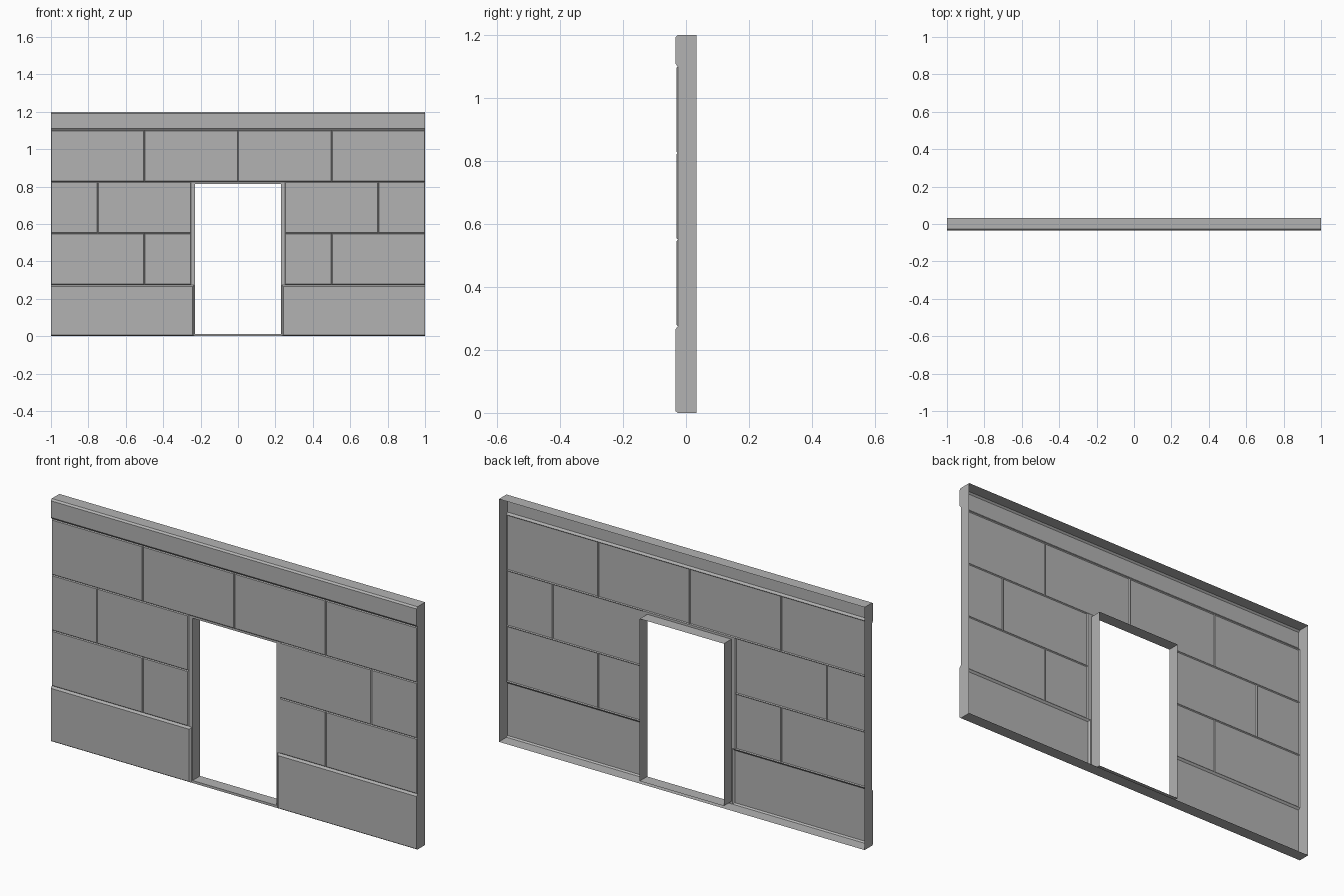
import bpy

cube = bpy.data.objects.get("Cube")
if cube:
    bpy.data.objects.remove(cube, do_unlink=True)

# One stone colour
stone = bpy.data.materials.new("stone grey")
stone.use_nodes = True
stone.diffuse_color = (0.45, 0.45, 0.45, 1)
stone.node_tree.nodes["Principled BSDF"].inputs["Base Color"].default_value = stone.diffuse_color

BACK, JOINT, BRICK, PROUD = 0.033, -0.026, -0.03, -0.034
TOP, ROW = 1.2, 0.275
DOOR, SILL, LINTEL, REVEAL = 0.23, 0.012, 0.814, 0.25


def add(name, verts, faces):
    mesh = bpy.data.meshes.new(name)
    mesh.from_pydata(verts, [], faces)
    mesh.materials.append(stone)
    obj = bpy.data.objects.new(name, mesh)
    bpy.context.collection.objects.link(obj)
    return obj


def rect(x0, x1, z0, z1, y):
    return [(x0, y, z0), (x1, y, z0), (x1, y, z1), (x0, y, z1)]


def sides(flip=False):
    quads = [(i, (i + 1) % 4, (i + 1) % 4 + 4, i + 4) for i in range(4)]
    return [q[::-1] for q in quads] if flip else quads


def block(name, x0, x1, z0, z1, y, left, right, low, high):
    """Raised stone face, open behind, with its own chamfer on each side."""
    verts = rect(x0, x1, z0, z1, JOINT) + rect(x0 + left, x1 - right, z0 + low, z1 - high, y)
    return add(name, verts, sides() + [(4, 5, 6, 7)])


def tunnel(name, x0, x1, z0, z1, flip):
    """Four edge faces running from the joint plane to the open back."""
    return add(name, rect(x0, x1, z0, z1, BACK) + rect(x0, x1, z0, z1, JOINT), sides(flip))


# Cap course along the top
block("cap_course", -1, 1, 4 * ROW, TOP, PROUD, 0, 0, 0.01, 0.008)

# Top course over the doorway
b = 0.004
for i in range(4):
    x = -1 + i / 2
    block("upper_brick", x, x + 0.5, 3 * ROW, 4 * ROW, BRICK, b, b, b, b)

# Courses beside the doorway, mirrored
for side, s in (("right", -1), ("left", 1)):
    for row, split in ((2, 0.75), (1, 0.5)):
        for a, c in ((REVEAL, split), (split, 1)):
            x0, x1 = sorted((a * s, c * s))
            block(side + "_brick", x0, x1, row * ROW, (row + 1) * ROW, BRICK, b, b, b, b)
    # Projecting base, chamfered toward the doorway
    x0, x1 = sorted((0.235 * s, s))
    block(side + "_base", x0, x1, 0, ROW, PROUD,
          0.008 if s > 0 else 0, 0.008 if s < 0 else 0, 0.006, 0.01)
    # Flat reveal strips next to the opening
    for edge, z0, z1 in ((0.235, 0, ROW), (REVEAL, ROW, 3 * ROW)):
        x0, x1 = sorted((DOOR * s, edge * s))
        add(side + "_reveal", rect(x0, x1, z0, z1, JOINT), [(0, 1, 2, 3)])

# Strips above and below the opening
for name, z0, z1 in (("door_head", LINTEL, 3 * ROW), ("door_sill", 0, SILL)):
    add(name, rect(-DOOR, DOOR, z0, z1, JOINT), [(0, 1, 2, 3)])

# Outer rim and door jambs behind the stone face
tunnel("outer_rim", -1, 1, 0, TOP, False)
tunnel("door_jambs", -DOOR, DOOR, SILL, LINTEL, True)
